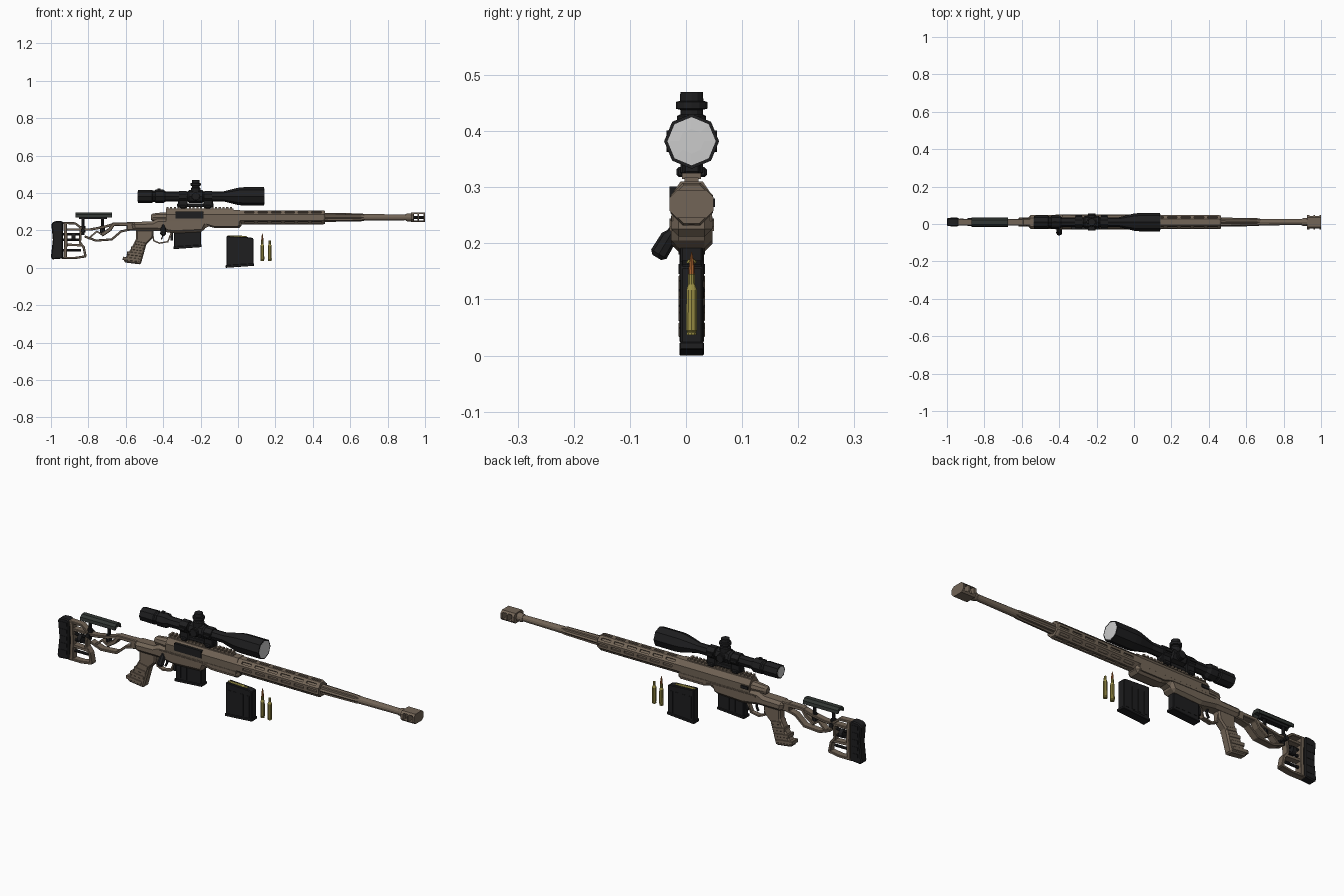
import bpy, bmesh, math
from mathutils import Matrix, Vector

Y0, BORE, SCOPE_Z = 0.01, 0.27, 0.382      # rifle mid-plane, bore and scope heights


def material(name, rgb):
    m = bpy.data.materials.new(name)
    m.diffuse_color = (*rgb, 1)
    return m


TAN = material("tan", (0.17, 0.13, 0.095))
BLACK = material("black", (0.013, 0.013, 0.014))
GREEN = material("dark_pad", (0.03, 0.036, 0.032))
BRASS = material("brass", (0.33, 0.28, 0.06))
COPPER = material("copper", (0.42, 0.13, 0.03))
GLASS = material("glass", (0.55, 0.55, 0.55))


def finish(name, bm, mat, bevel=0):
    bmesh.ops.recalc_face_normals(bm, faces=bm.faces)
    me = bpy.data.meshes.new(name)
    bm.to_mesh(me)
    bm.free()
    ob = bpy.data.objects.new(name, me)
    bpy.context.collection.objects.link(ob)
    if mat:
        me.materials.append(mat)
    if bevel:
        b = ob.modifiers.new("bevel", 'BEVEL')
        b.width, b.segments, b.limit_method = bevel, 1, 'ANGLE'
    return ob


def loft(name, rings, mat, bevel=0):
    bm = bmesh.new()
    vs = [[bm.verts.new(p) for p in r] for r in rings]
    n = len(vs[0])
    for a, b in zip(vs, vs[1:]):
        for i in range(n):
            bm.faces.new((a[i], a[(i + 1) % n], b[(i + 1) % n], b[i]))
    bm.faces.new(vs[0])
    bm.faces.new(vs[-1])
    return finish(name, bm, mat, bevel)


def prism(name, pts, hw, mat, bevel=0, y=Y0):
    return loft(name, [[(x, y + s * hw, z) for x, z in pts] for s in (-1, 1)], mat, bevel)


def section(name, pts, x0, x1, mat):
    return loft(name, [[(x, Y0 + y, z) for y, z in pts] for x in (x0, x1)], mat)


def box(name, x0, x1, z0, z1, hw, mat, bevel=0, y=Y0):
    return prism(name, [(x0, z0), (x1, z0), (x1, z1), (x0, z1)], hw, mat, bevel, y)


def strut(name, path, w, hw, mat, bevel=0):
    p = [Vector(q) for q in path]
    left, right = [], []
    for i, q in enumerate(p):
        d = ((p[min(i + 1, len(p) - 1)] - q).normalized() if i < len(p) - 1 else Vector((0, 0)))
        d += (q - p[i - 1]).normalized() if i else Vector((0, 0))
        nrm = Vector((-d.y, d.x)).normalized() * w / 2
        left.append(q + nrm)
        right.append(q - nrm)
    return prism(name, [tuple(v) for v in left + right[::-1]], hw, mat, bevel)


def lathe(name, prof, n, mat, at=(0, Y0, BORE), axis='X', phase=0.0, flute=1.0):
    rings = []
    for t, r in prof:
        ring = []
        for k in range(n):
            a = 2 * math.pi * (k + phase) / n
            q = r * (flute if k % 2 else 1)
            c, s = q * math.cos(a), q * math.sin(a)
            ring.append(Vector(at) + Vector({'X': (t, c, s), 'Y': (c, t, s), 'Z': (c, s, t)}[axis]))
        rings.append(ring)
    return loft(name, rings, mat)


def cut(ob, mats):
    bm = bmesh.new()
    for m in mats:
        bmesh.ops.create_cube(bm, size=1, matrix=m)
    c = finish(ob.name + "_cutter", bm, None)
    c.hide_render, c.display_type = True, 'WIRE'
    b = ob.modifiers.new("cut", 'BOOLEAN')
    b.operation, b.object, b.solver = 'DIFFERENCE', c, 'EXACT'


def block(c, s):
    return Matrix.Translation(c) @ Matrix.Diagonal((*s, 1))


# Barrel: fluted rear, tapering smooth front
lathe("barrel_fluted", [(0.44, 0.025), (0.66, 0.021), (0.68, 0.017)], 16, TAN, flute=0.8)
lathe("barrel_front", [(0.66, 0.018), (0.93, 0.015)], 12, TAN)

# Muzzle brake with open side ports
lathe("brake_collar", [(0.895, 0.017), (0.905, 0.021), (0.94, 0.021)], 12, TAN)
brake = section("muzzle_brake", [(-0.039, 0.258), (-0.026, 0.245), (0.026, 0.245), (0.039, 0.258),
                (0.039, 0.282), (0.026, 0.295), (-0.026, 0.295), (-0.039, 0.282)], 0.925, 1.0, TAN)
cut(brake, [block((x, Y0, BORE), (0.022, 0.2, 0.034)) for x in (0.95, 0.98)])
lathe("muzzle_bore", [(0.92, 0.009), (0.999, 0.009)], 10, BLACK)

# Octagonal handguard with rows of slots
guard = lathe("handguard", [(0.0, 0.041), (0.455, 0.041), (0.465, 0.037)], 8, TAN, phase=0.5)
slots = []
for deg in (0, 45, 90, 135, 180, 225, 270, 315):
    for i in range(6):
        x = 0.06 + 0.072 * i + (0.0 if deg % 90 else 0.01)
        slots.append(Matrix.Translation((x, Y0, BORE)) @ Matrix.Rotation(math.radians(deg), 4, 'X')
                     @ block((0, 0, 0.038), (0.052, 0.011, 0.014)))
cut(guard, slots)

# Receiver, bolt shroud and ejection port
section("receiver", [(-0.036, 0.24), (0.036, 0.24), (0.037, 0.285), (0.02, 0.31), (-0.02, 0.31),
                     (-0.037, 0.285)], -0.385, 0.01, TAN)
lathe("bolt_shroud", [(-0.465, 0.014), (-0.455, 0.022), (-0.40, 0.028), (-0.38, 0.028)], 10, TAN)
box("ejection_port", -0.335, -0.185, 0.264, 0.301, 0.008, BLACK, y=Y0 - 0.031)
box("bolt_release", -0.38, -0.34, 0.265, 0.28, 0.004, BLACK, y=Y0 + 0.038)

# Bolt handle
handle = lathe("bolt_handle", [(0, 0.007), (0.045, 0.009), (0.055, 0.015), (0.09, 0.016), (0.097, 0.009)],
               8, BLACK, at=(0, 0, 0), axis='Z')
handle.matrix_world = Matrix.Translation((-0.4, -0.002, 0.258)) @ Matrix.Rotation(math.radians(149), 4, 'X')

# Chassis: lower body and forend step
prism("chassis", [(-0.57, 0.245), (-0.46, 0.248), (-0.43, 0.262), (0.02, 0.262), (0.02, 0.212),
                  (-0.12, 0.212), (-0.17, 0.225), (-0.185, 0.192), (-0.345, 0.185), (-0.43, 0.198),
                  (-0.56, 0.198)], 0.037, TAN, 0.014)
box("chassis_rear_block", -0.595, -0.53, 0.2, 0.245, 0.019, TAN, 0.004)
strut("chassis_side_rib", [(-0.42, 0.24), (-0.17, 0.238), (-0.13, 0.226), (0.0, 0.226)], 0.008, 0.0395, TAN)

# Pistol grip with texture bands
prism("grip", [(-0.545, 0.21), (-0.45, 0.21), (-0.455, 0.16), (-0.49, 0.125), (-0.52, 0.018),
               (-0.60, 0.028), (-0.613, 0.035), (-0.565, 0.115), (-0.545, 0.155)], 0.022, TAN, 0.007)
for i in range(4):
    x, z = -0.505 - 0.018 * i, 0.135 - 0.028 * i
    strut(f"grip_band_{i}", [(x - 0.045 - 0.004 * i, z), (x + 0.01 + 0.007 * i, z - 0.01)], 0.018, 0.0235, TAN, 0.002)

# Trigger and guard
strut("trigger_guard", [(-0.46, 0.2), (-0.45, 0.145), (-0.42, 0.132), (-0.375, 0.14), (-0.352, 0.2)],
      0.008, 0.011, TAN)
strut("trigger", [(-0.405, 0.2), (-0.4, 0.175), (-0.41, 0.152)], 0.007, 0.005, BLACK)
box("magazine_catch", -0.36, -0.348, 0.145, 0.19, 0.009, BLACK)


# Magazines: one fitted, one spare beside the rifle
def magazine(name, dx, dz):
    prism(name, [(-0.062 + dx, dz + 0.008), (0.082 + dx, dz + 0.018), (0.082 + dx, dz + 0.158),
                 (0.065 + dx, dz + 0.163), (-0.062 + dx, dz + 0.17)], 0.0195, BLACK, 0.003)
    prism(name + "_floor", [(-0.066 + dx, dz), (0.086 + dx, dz + 0.011), (0.086 + dx, dz + 0.024),
                            (-0.066 + dx, dz + 0.014)], 0.022, BLACK, 0.002)
    for i in range(4):
        x = -0.05 + 0.034 * i + dx
        box(f"{name}_rib_{i}", x, x + 0.018, dz + 0.025, dz + 0.135, 0.0215, BLACK)


magazine("spare_magazine", 0, 0)
magazine("fitted_magazine", -0.28, 0.1)


# Cartridges
def cartridge(name, x, z, axis='Z', tip=True):
    at = (x, Y0, z)
    lathe(name + "_case", [(0, 0.0095), (0.004, 0.0095), (0.005, 0.008), (0.008, 0.0105), (0.08, 0.0098),
                           (0.09, 0.0065), (0.108, 0.0063)], 10, BRASS, at, axis)
    if tip:
        lathe(name + "_bullet", [(0.106, 0.006), (0.12, 0.0055), (0.135, 0.0035), (0.148, 0.0006)],
              10, COPPER, at, axis)


cartridge("round", 0.13, 0.037)
cartridge("empty_case", 0.17, 0.037, tip=False)
cartridge("loaded_round", -0.06, 0.163, 'X', tip=False)

# Accessory rail
box("rail_base", -0.385, -0.025, 0.305, 0.317, 0.0125, TAN)
for i in range(18):
    x = -0.383 + i * 0.02
    box(f"rail_tooth_{i}", x, x + 0.011, 0.315, 0.325, 0.017, TAN)

# Scope tube, glass and rings (eight sided)
at = (0, Y0, SCOPE_Z)
lathe("scope_body", [(-0.535, 0.034), (-0.46, 0.035), (-0.455, 0.031), (-0.445, 0.031), (-0.44, 0.036),
                     (-0.40, 0.036), (-0.385, 0.026), (-0.27, 0.026), (-0.262, 0.034), (-0.19, 0.034),
                     (-0.182, 0.026), (-0.08, 0.026), (0.0, 0.046), (0.03, 0.049), (0.14, 0.049)],
      8, BLACK, at)
lathe("objective_glass", [(0.13, 0.043), (0.1405, 0.043), (0.1415, 0.022)], 8, GLASS, at)
lathe("eyepiece_glass", [(-0.5365, 0.027), (-0.53, 0.027)], 8, GLASS, at)
box("zoom_lever", -0.43, -0.415, SCOPE_Z, SCOPE_Z + 0.042, 0.005, BLACK)
lathe("elevation_turret", [(0.02, 0.026), (0.045, 0.026), (0.048, 0.02), (0.056, 0.02), (0.058, 0.028),
                           (0.07, 0.028), (0.072, 0.021), (0.088, 0.02)], 12, BLACK,
      (-0.226, Y0, SCOPE_Z), 'Z')
for s, part in ((-1, "windage_turret"), (1, "focus_turret")):
    lathe(part, [(s * 0.02, 0.022), (s * 0.036, 0.022), (s * 0.038, 0.019), (s * 0.045, 0.019)], 12,
          BLACK, (-0.226, Y0, SCOPE_Z), 'Y')
box("mount_base", -0.325, -0.13, 0.325, 0.345, 0.014, BLACK, 0.003)
for i, x in enumerate((-0.32, -0.185)):
    lathe(f"scope_ring_{i}", [(x + 0.005, 0.032), (x + 0.045, 0.032)], 8, BLACK, at, phase=0.5)
    box(f"ring_foot_{i}", x, x + 0.05, 0.322, 0.37, 0.02, BLACK, 0.004)
    box(f"ring_clamp_{i}", x + 0.008, x + 0.042, 0.318, 0.336, 0.027, BLACK, 0.004)
    box(f"ring_lug_{i}", x + 0.008, x + 0.042, 0.377, 0.389, 0.037, BLACK)

# Skeleton stock frame
strut("stock_top_arm", [(-0.57, 0.234), (-0.665, 0.234), (-0.685, 0.205), (-0.73, 0.175)], 0.02, 0.018, TAN, 0.003)
strut("stock_low_arm", [(-0.57, 0.207), (-0.625, 0.195), (-0.675, 0.152), (-0.76, 0.146), (-0.82, 0.168)],
      0.012, 0.018, TAN, 0.002)
strut("stock_upper_beam", [(-0.67, 0.232), (-0.72, 0.218), (-0.79, 0.205), (-0.93, 0.205)], 0.013, 0.017, TAN, 0.002)
strut("stock_brace", [(-0.73, 0.18), (-0.755, 0.195), (-0.80, 0.155)], 0.01, 0.016, TAN)
strut("stock_top_rail", [(-0.94, 0.24), (-0.87, 0.238), (-0.835, 0.21)], 0.012, 0.017, TAN, 0.002)
strut("stock_post", [(-0.84, 0.21), (-0.845, 0.135), (-0.825, 0.11), (-0.815, 0.06)], 0.013, 0.017, TAN, 0.002)
strut("stock_bottom", [(-0.94, 0.053), (-0.87, 0.053), (-0.812, 0.062)], 0.012, 0.017, TAN, 0.002)
strut("stock_mid_bar", [(-0.93, 0.125), (-0.83, 0.12)], 0.012, 0.016, TAN)
strut("butt_plate", [(-0.925, 0.243), (-0.92, 0.15), (-0.925, 0.05)], 0.018, 0.019, TAN, 0.002)

# Butt pad and its adjusters
prism("butt_pad", [(-0.935, 0.05), (-0.935, 0.245), (-0.95, 0.252), (-0.985, 0.248), (-0.998, 0.235),
                   (-0.99, 0.15), (-1.0, 0.06), (-0.995, 0.045)], 0.022, BLACK, 0.005)
for i in range(5):
    z = 0.075 + i * 0.035
    box(f"pad_rib_{i}", -0.98, -0.945, z, z + 0.018, 0.0235, BLACK)
for i, z in enumerate((0.095, 0.15, 0.18)):
    lathe(f"adjuster_rod_{i}", [(-0.935, 0.007), (-0.84, 0.007)], 8, BLACK, (0, Y0, z))
lathe("adjuster_wheel", [(-0.89, 0.021), (-0.87, 0.021)], 12, BLACK, (0, Y0, 0.165))

# Cheek rest on two posts
section("cheek_rest", [(-0.025, 0.268), (-0.018, 0.268), (-0.012, 0.278), (0.012, 0.278), (0.018, 0.268),
                       (0.025, 0.268), (0.023, 0.284), (0.012, 0.295), (-0.012, 0.295), (-0.023, 0.284)],
        -0.87, -0.675, GREEN)
box("cheek_carrier", -0.85, -0.70, 0.262, 0.28, 0.01, BLACK)
for i, x in enumerate((-0.83, -0.725)):
    lathe(f"cheek_post_{i}", [(0.175, 0.008), (0.27, 0.008)], 8, BLACK, (x, Y0, 0), 'Z')
    lathe(f"cheek_clamp_{i}", [(0.19, 0.014), (0.225, 0.014)], 8, BLACK, (x, Y0, 0), 'Z')
lathe("cheek_knob", [(-0.026, 0.011), (0.026, 0.011)], 10, BLACK, (-0.83, Y0, 0.2), 'Y')
